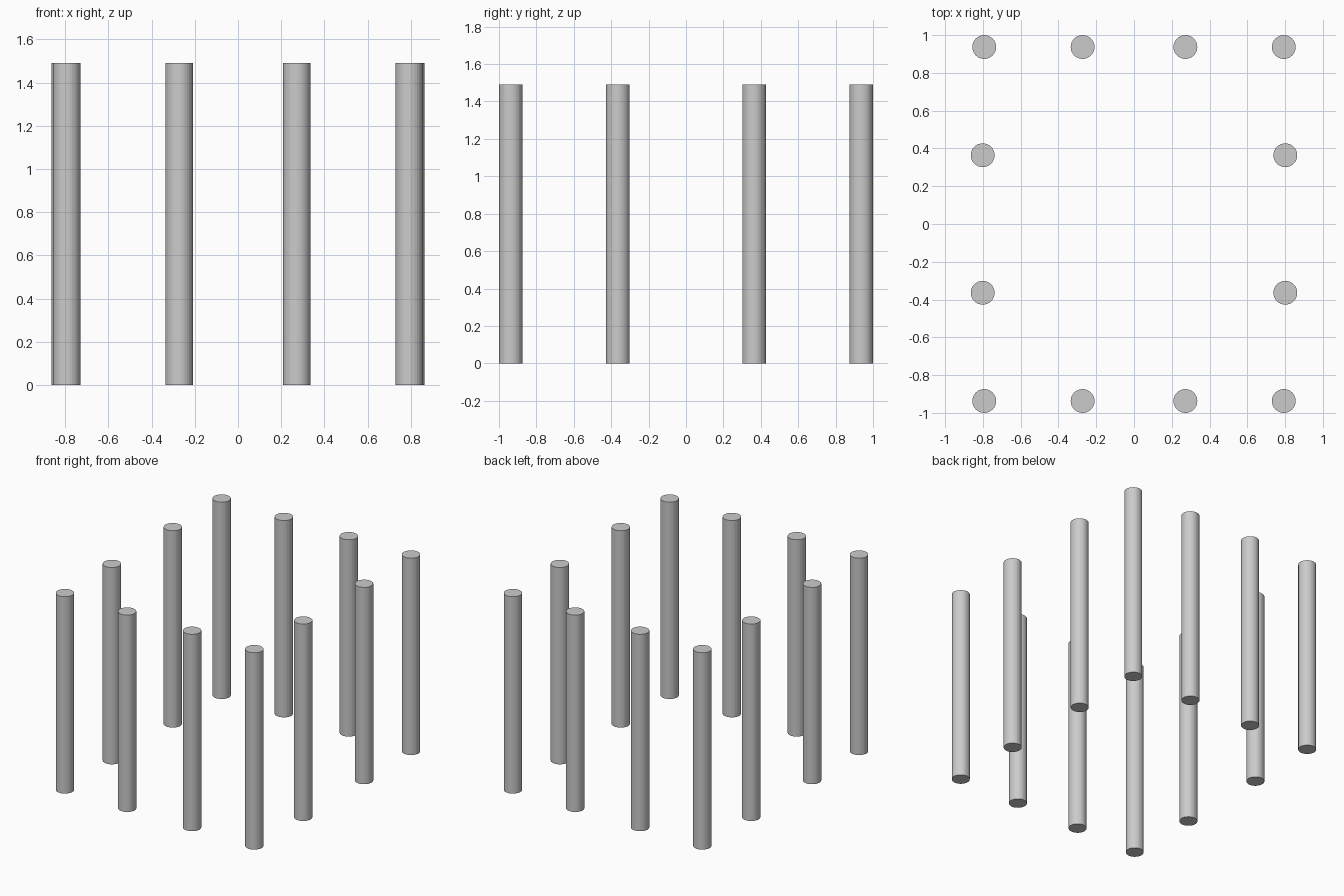
import bpy

if "Cube" in bpy.data.objects:
    bpy.data.objects.remove(bpy.data.objects["Cube"])

RADIUS, HEIGHT, SIDES = 0.063, 1.49, 32


def post(name, x, y):
    bpy.ops.mesh.primitive_cylinder_add(vertices=SIDES, radius=RADIUS, depth=HEIGHT,
                                        location=(x, y, HEIGHT / 2))
    bpy.context.object.name = name


# Posts of one quadrant, mirrored to all four
quadrant = {
    "corner_post": (0.793, 0.937),
    "end_post": (0.272, 0.937),
    "side_post": (0.801, 0.364),
}
for name, (x, y) in quadrant.items():
    for sx, side in ((-1, "left"), (1, "right")):
        for sy, end in ((-1, "front"), (1, "back")):
            post(f"{name}_{end}_{side}", sx * x, sy * y)
